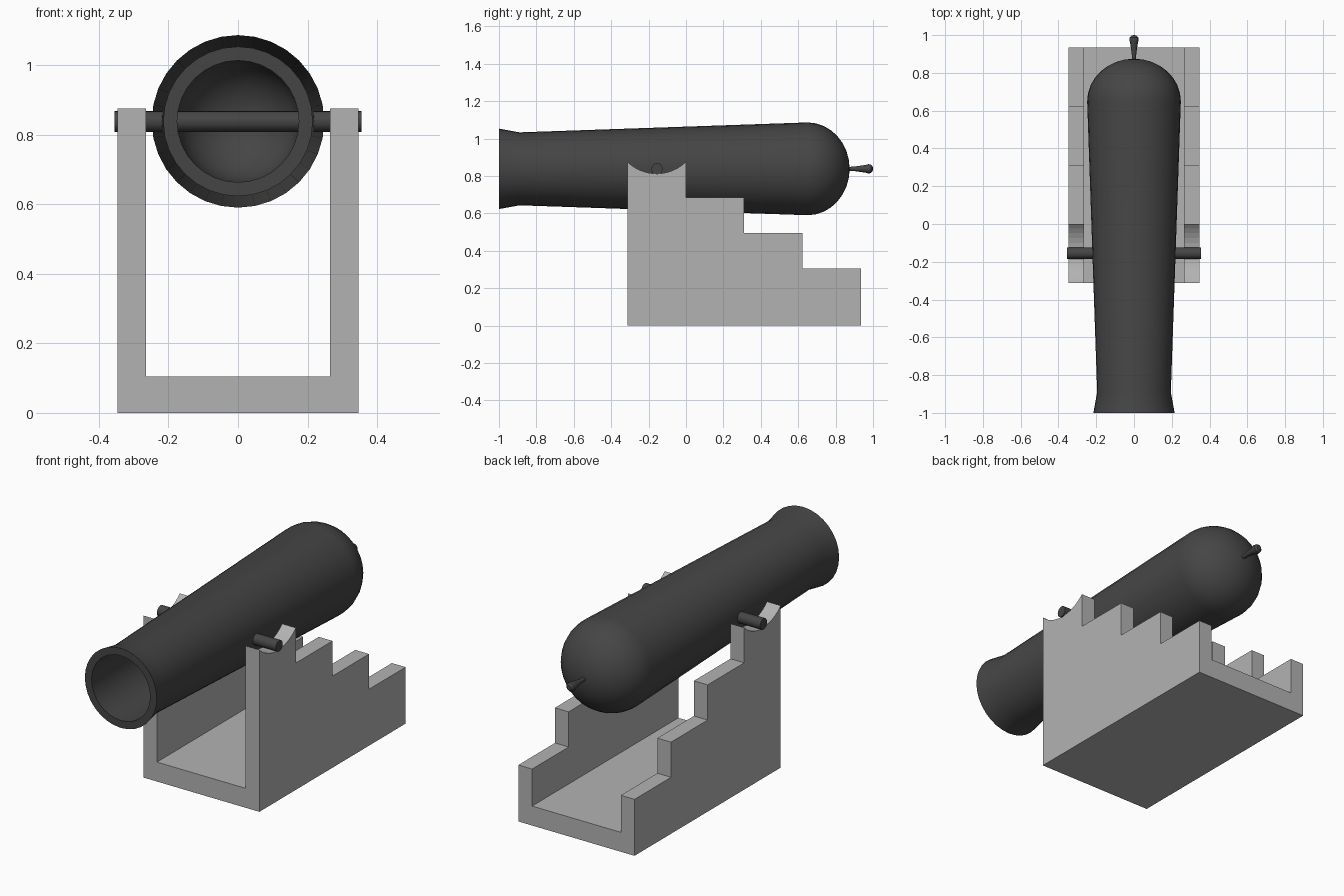
import bpy, bmesh, math

if "Cube" in bpy.data.objects:
    bpy.data.objects.remove(bpy.data.objects["Cube"])

AXIS_Z = 0.838


def material(name, value):
    m = bpy.data.materials.new(name)
    m.diffuse_color = (value, value, value, 1)
    m.use_nodes = True
    m.node_tree.nodes["Principled BSDF"].inputs["Base Color"].default_value = m.diffuse_color
    return m


iron = material("dark iron", 0.06)
stone = material("grey stone", 0.45)


def finish(bm, name, mat, smooth_angle=None):
    bmesh.ops.recalc_face_normals(bm, faces=bm.faces[:])
    me = bpy.data.meshes.new(name)
    bm.to_mesh(me)
    bm.free()
    me.materials.append(mat)
    ob = bpy.data.objects.new(name, me)
    bpy.context.collection.objects.link(ob)
    if smooth_angle:
        bpy.ops.object.select_all(action='DESELECT')
        ob.select_set(True)
        bpy.context.view_layer.objects.active = ob
        bpy.ops.object.shade_smooth_by_angle(angle=math.radians(smooth_angle))
    return ob


def lathe(name, profile, sides, mat):
    """Spin (radius, y) points around the barrel axis."""
    bm = bmesh.new()
    rings = []
    for r, y in profile:
        if r == 0:
            rings.append([bm.verts.new((0, y, AXIS_Z))] * sides)
        else:
            rings.append([bm.verts.new((r * math.cos(2 * math.pi * i / sides), y,
                                        AXIS_Z + r * math.sin(2 * math.pi * i / sides)))
                          for i in range(sides)])
    for a, b in zip(rings, rings[1:]):
        for i in range(sides):
            j = (i + 1) % sides
            quad = list(dict.fromkeys((a[i], a[j], b[j], b[i])))
            bm.faces.new(quad)
    return finish(bm, name, mat, 35)


def dome(radius, y0, depth, steps):
    pts = [(radius * math.cos(t), y0 + depth * math.sin(t))
           for t in (math.pi / 2 * i / steps for i in range(steps))]
    return pts + [(0, y0 + depth)]


# Barrel: outer skin, rounded breech, muzzle rim and hollow bore
outer = [(0.215, -1.0), (0.195, -0.89)] + dome(0.248, 0.65, 0.225, 8)
bore = [(0.175, -1.0)] + dome(0.175, 0.62, 0.17, 7)
lathe("barrel", outer[::-1] + bore, 32, iron)

# Breech knob: flared stem with a small ball end
lathe("breech_knob", [(0, 0.86), (0.010, 0.86), (0.012, 0.90), (0.021, 0.962), (0.025, 0.975),
                      (0.023, 0.988), (0.013, 0.998), (0, 1.0)], 16, iron)


# Cradle parts: extrude a (y, z) outline across x
def extrude_x(name, outline, x0, x1):
    bm = bmesh.new()
    face = bm.faces.new([bm.verts.new((x0, y, z)) for y, z in outline])
    ext = bmesh.ops.extrude_face_region(bm, geom=[face])
    verts = [v for v in ext["geom"] if isinstance(v, bmesh.types.BMVert)]
    bmesh.ops.translate(bm, verts=verts, vec=(x1 - x0, 0, 0))
    return finish(bm, name, stone)


# Stepped cheek outline with a curved notch under the trunnion
Y0, Y1, BED = -0.313, 0.935, 0.105
step = (Y1 - Y0) / 4
half, sag = step / 2, 0.063
R = (half * half + sag * sag) / (2 * sag)
span = math.asin(half / R)
notch = [(Y0 + half + R * math.sin(t), 0.812 + R - R * math.cos(t))
         for t in (-span + 2 * span * i / 12 for i in range(13))]
steps = []
for i, top in enumerate((0.685, 0.495, 0.305), 1):
    steps += [(Y0 + i * step, top), (Y0 + (i + 1) * step, top)]
cheek = [(Y0, 0)] + notch + steps + [(Y1, 0)]

for side, x0, x1 in (("left", -0.347, -0.265), ("right", 0.265, 0.347)):
    extrude_x(side + "_cheek", cheek, x0, x1)
extrude_x("cradle_bed", [(Y0, 0), (Y0, BED), (Y1, BED), (Y1, 0)], -0.265, 0.265)

# Trunnion rod through the barrel
bpy.ops.mesh.primitive_cylinder_add(vertices=16, radius=0.03, depth=0.71,
                                    location=(0, -0.155, AXIS_Z), rotation=(0, math.pi / 2, 0))
rod = bpy.context.object
rod.name = "trunnion_rod"
rod.data.materials.append(iron)
bpy.ops.object.shade_smooth_by_angle(angle=math.radians(35))
